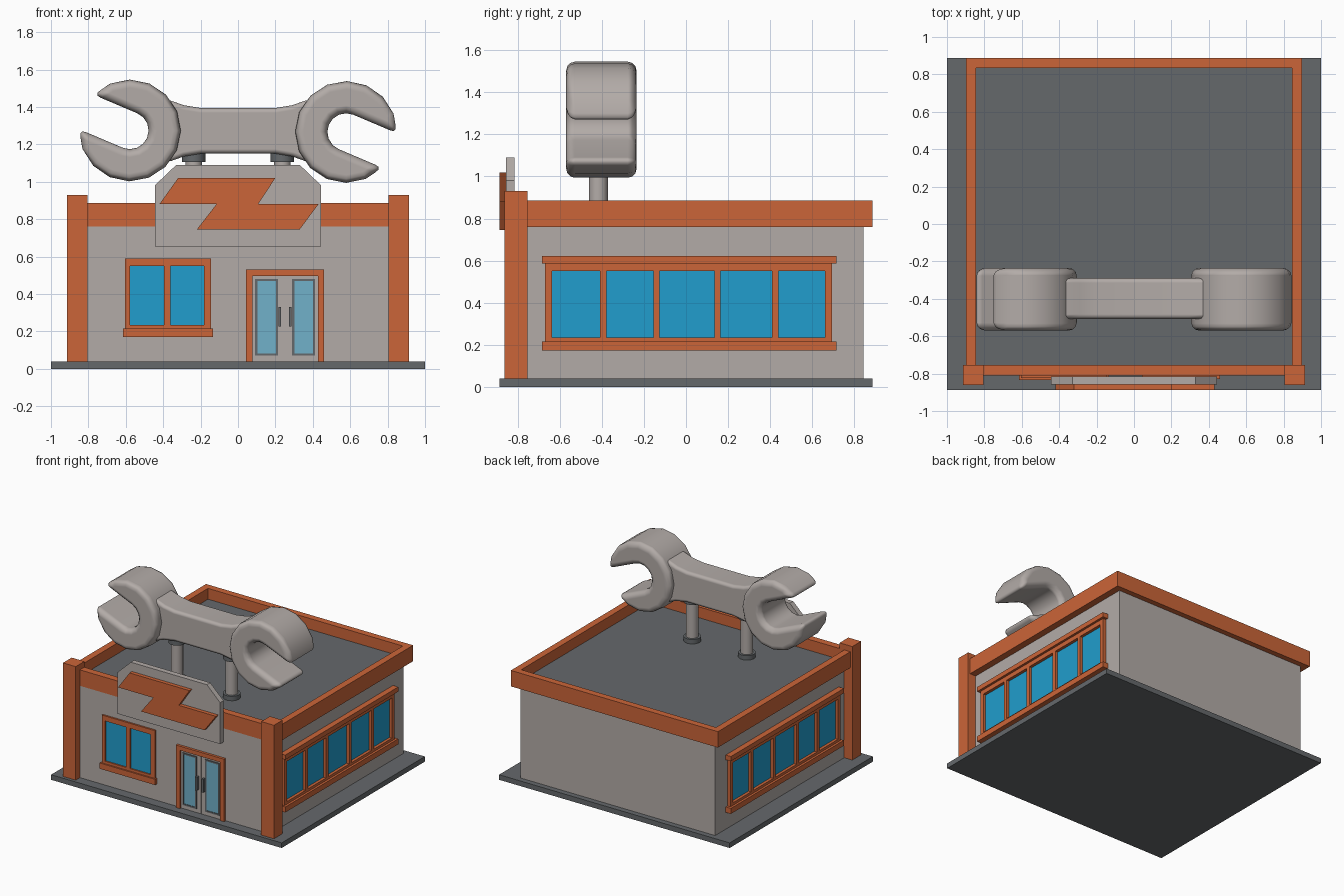
import bpy, bmesh, math

if "Cube" in bpy.data.objects:
    bpy.data.objects.remove(bpy.data.objects["Cube"])


def material(name, color):
    m = bpy.data.materials.new(name)
    m.diffuse_color = (*color, 1)
    m.use_nodes = True
    m.node_tree.nodes["Principled BSDF"].inputs["Base Color"].default_value = m.diffuse_color
    return m


GREY = material("warm_grey", (0.45, 0.41, 0.39))
ORANGE = material("orange", (0.60, 0.13, 0.04))
DARK = material("dark_grey", (0.13, 0.14, 0.148))
BLUE = material("blue_glass", (0.015, 0.34, 0.61))
PALE = material("pale_glass", (0.165, 0.44, 0.59))


def finish(bm, name, mat):
    bmesh.ops.recalc_face_normals(bm, faces=bm.faces)
    me = bpy.data.meshes.new(name)
    bm.to_mesh(me)
    bm.free()
    me.materials.append(mat)
    ob = bpy.data.objects.new(name, me)
    bpy.context.collection.objects.link(ob)
    return ob


def boxes(name, mat, specs, mirror=False):
    """One object from boxes (x0, x1, y0, y1, z0, z1), optionally mirrored in x."""
    bm = bmesh.new()
    if mirror:
        specs = list(specs) + [(-b, -a, *rest) for a, b, *rest in specs]
    for x0, x1, y0, y1, z0, z1 in specs:
        for v in bmesh.ops.create_cube(bm, size=1)["verts"]:
            v.co = ((x0 + x1) / 2 + v.co.x * (x1 - x0),
                    (y0 + y1) / 2 + v.co.y * (y1 - y0),
                    (z0 + z1) / 2 + v.co.z * (z1 - z0))
    return finish(bm, name, mat)


def prism(name, mat, outlines, y0, y1):
    """Extrude x-z outlines from y0 to y1."""
    bm = bmesh.new()
    for pts in outlines:
        face = bm.faces.new([bm.verts.new((x, y0, z)) for x, z in pts])
        new = bmesh.ops.extrude_face_region(bm, geom=[face])["geom"]
        for v in new:
            if isinstance(v, bmesh.types.BMVert):
                v.co.y = y1
    return finish(bm, name, mat)


def soften(ob, width, segments):
    for p in ob.data.polygons:
        p.use_smooth = True
    b = ob.modifiers.new("rounding", 'BEVEL')
    b.width, b.segments = width, segments
    b.limit_method, b.angle_limit = 'ANGLE', math.radians(40)
    b.use_clamp_overlap = False
    b.harden_normals = True


# Ground slab, walls, roof
boxes("ground_slab", DARK, [(-1, 1, -0.887, 0.887, 0, 0.04)])
boxes("walls", GREY, [(-0.845, 0.845, -0.81, 0.845, 0.04, 0.76)])
boxes("roof", DARK, [(-0.846, 0.846, -0.757, 0.837, 0.76, 0.80)])

# Parapet and front corner pillars
boxes("parapet", ORANGE, [(-0.86, 0.86, -0.81, -0.755, 0.76, 0.885),
                          (-0.845, 0.845, 0.835, 0.887, 0.76, 0.885),
                          (-0.898, -0.845, -0.755, 0.887, 0.76, 0.885),
                          (0.845, 0.898, -0.755, 0.887, 0.76, 0.885)])
boxes("corner_pillars", ORANGE, [(0.805, 0.915, -0.862, -0.754, 0.04, 0.93)], True)

# Sign board with two slanted bands
prism("sign_board", GREY, [[(-0.445, 0.655), (0.445, 0.655), (0.445, 0.98), (0.33, 1.09),
                            (-0.33, 1.09), (-0.445, 0.98)]], -0.857, -0.815)
prism("sign_bands", ORANGE, [[(-0.32, 1.02), (0.20, 1.02), (0.107, 0.88), (-0.42, 0.88)],
                             [(-0.115, 0.88), (0.43, 0.88), (0.33, 0.745), (-0.22, 0.745)]],
      -0.887, -0.857)

# Front window
F = (-0.824, -0.805)
boxes("front_window_glass", BLUE, [(-0.59, -0.16, -0.814, -0.806, 0.22, 0.57)])
boxes("front_window_frame", ORANGE, [(-0.605, -0.577, *F, 0.215, 0.55),
                                     (-0.396, -0.36, *F, 0.215, 0.55),
                                     (-0.182, -0.145, *F, 0.215, 0.55),
                                     (-0.605, -0.145, *F, 0.55, 0.59),
                                     (-0.577, -0.182, *F, 0.215, 0.235)])
boxes("front_window_sill", ORANGE, [(-0.615, -0.135, -0.835, -0.805, 0.17, 0.215)])

# Side windows
cuts = [(-0.67, -0.638), (-0.41, -0.378), (-0.155, -0.126),
        (0.135, 0.163), (0.41, 0.44), (0.662, 0.695)]
S = (0.84, 0.872)
boxes("side_window_glass", BLUE, [(0.84, 0.849, -0.65, 0.68, 0.22, 0.57)], True)
boxes("side_window_frames", ORANGE,
      [(*S, a, b, 0.235, 0.55) for a, b in cuts]
      + [(*S, -0.67, 0.695, 0.55, 0.585), (*S, -0.67, 0.695, 0.215, 0.235)], True)
boxes("side_window_ledges", ORANGE,
      [(0.84, 0.89, -0.685, 0.715, 0.585, 0.622),
       (0.84, 0.89, -0.685, 0.715, 0.172, 0.215)], True)

# Double door
boxes("door_frame", ORANGE, [(0.043, 0.077, -0.83, -0.805, 0.04, 0.497),
                             (0.427, 0.46, -0.83, -0.805, 0.04, 0.497),
                             (0.043, 0.46, -0.83, -0.805, 0.497, 0.53)])
boxes("door_leaves", GREY, [(0.077, 0.251, -0.815, -0.805, 0.04, 0.497),
                            (0.253, 0.427, -0.815, -0.805, 0.04, 0.497)])
panes = [(0.092, 0.215), (0.289, 0.412)]
boxes("door_glass", PALE, [(a + 0.01, b - 0.01, -0.818, -0.81, 0.08, 0.47) for a, b in panes])
trim = []
for a, b in panes:
    trim += [(a, a + 0.012, -0.822, -0.81, 0.07, 0.48), (b - 0.012, b, -0.822, -0.81, 0.07, 0.48),
             (a, b, -0.822, -0.81, 0.07, 0.082), (a, b, -0.822, -0.81, 0.468, 0.48)]
boxes("door_pane_trim", DARK, trim)
boxes("door_handles", DARK, [(x - 0.007, x + 0.007, -0.84, -0.812, 0.225, 0.33)
                             for x in (0.224, 0.28)])

# Posts with flanges holding the wrench
def cylinders(name, mat, r, z0, z1):
    bm = bmesh.new()
    for x in (-0.237, 0.237):
        new = bmesh.ops.create_cone(bm, cap_ends=True, segments=16, radius1=r,
                                    radius2=r, depth=z1 - z0)["verts"]
        bmesh.ops.translate(bm, verts=new, vec=(x, -0.417, (z0 + z1) / 2))
    ob = finish(bm, name, mat)
    for p in ob.data.polygons:
        p.use_smooth = abs(p.normal.z) < 0.5
    for e in ob.data.edges:
        a, b = (ob.data.vertices[i].co.z for i in e.vertices)
        e.use_edge_sharp = abs(a - b) < 1e-4


cylinders("posts", GREY, 0.045, 0.80, 1.18)
cylinders("lower_flanges", DARK, 0.063, 0.80, 0.835)
cylinders("upper_flanges", DARK, 0.063, 1.105, 1.17)

# Wrench heads: disc with a round-bottomed slot, opposite ways round
R, SLOT, N = 0.272, 0.10, 14
a0 = math.asin(SLOT / R)
head = [(R * math.cos(a), R * math.sin(a)) for a in
        (a0 + (2 * math.pi - 2 * a0) * i / N for i in range(N + 1))]
head += [(SLOT * math.cos(a), SLOT * math.sin(a)) for a in
         (-math.pi / 2 - math.pi * i / 8 for i in range(9))]
for name, cx, cz, turn in (("wrench_head_left", -0.578, 1.274, 157),
                           ("wrench_head_right", 0.578, 1.266, -23)):
    c, s = math.cos(math.radians(turn)), math.sin(math.radians(turn))
    ob = prism(name, GREY, [[(cx + u * c - v * s, cz + u * s + v * c) for u, v in head]],
               -0.57, -0.235)
    soften(ob, 0.042, 3)

# Wrench handle flaring towards the heads
half = [(0.2, 0.122), (0.29, 0.137), (0.36, 0.162), (0.41, 0.165)]
top = [(-x, h) for x, h in reversed(half)] + half
outline = [(x, 1.272 + h) for x, h in top] + [(x, 1.272 - h) for x, h in reversed(top)]
soften(prism("wrench_handle", GREY, [outline], -0.507, -0.29), 0.025, 3)
